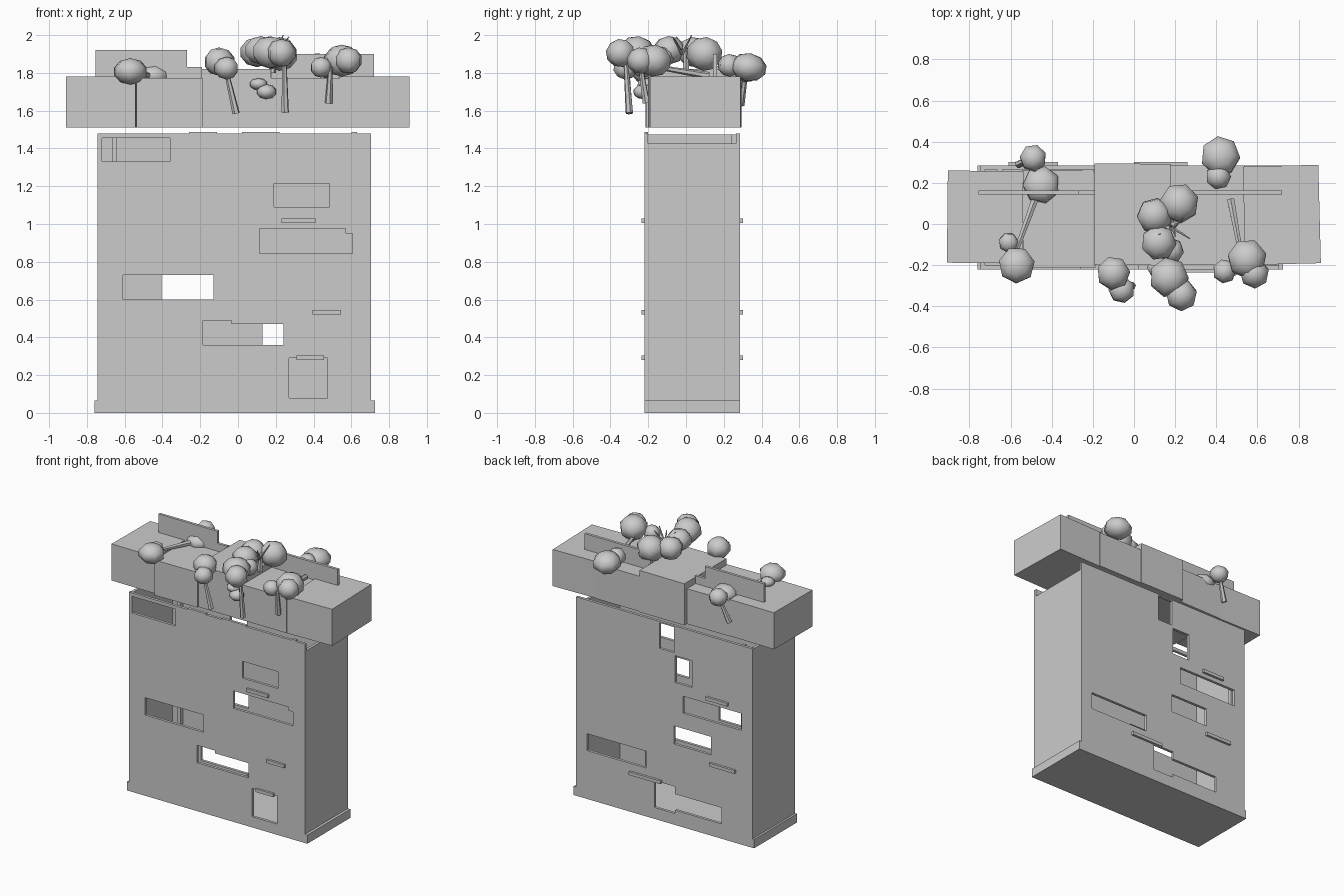
import bpy, bmesh, math, random
from mathutils import Vector, Matrix

random.seed(4)

grey = bpy.data.materials.new("stone_grey")
grey.diffuse_color = (0.6, 0.6, 0.6, 1)


def finish(name, bm, smooth=False):
    bmesh.ops.recalc_face_normals(bm, faces=bm.faces)
    me = bpy.data.meshes.new(name)
    bm.to_mesh(me)
    bm.free()
    me.materials.append(grey)
    for p in me.polygons:
        p.use_smooth = smooth
    ob = bpy.data.objects.new(name, me)
    bpy.context.collection.objects.link(ob)
    return ob


def box(name, x0, x1, y0, y1, z0, z1, turn=0):
    bm = bmesh.new()
    size = Matrix.Diagonal((x1 - x0, y1 - y0, z1 - z0, 1))
    place = Matrix.Translation(((x0 + x1) / 2, (y0 + y1) / 2, (z0 + z1) / 2))
    bmesh.ops.create_cube(bm, size=1, matrix=place @ Matrix.Rotation(math.radians(turn), 4, 'Z') @ size)
    return finish(name, bm)


def wall(name, x0, x1, y0, y1, z0, z1, holes):
    """Wall slab with rectangular openings (x0, x1, z0, z1)."""
    xs = sorted({x0, x1, *[h[0] for h in holes], *[h[1] for h in holes]})
    zs = sorted({z0, z1, *[h[2] for h in holes], *[h[3] for h in holes]})
    bm = bmesh.new()
    v = [[bm.verts.new((x, y0, z)) for z in zs] for x in xs]
    for i in range(len(xs) - 1):
        for j in range(len(zs) - 1):
            cx, cz = (xs[i] + xs[i + 1]) / 2, (zs[j] + zs[j + 1]) / 2
            if not any(h[0] < cx < h[1] and h[2] < cz < h[3] for h in holes):
                bm.faces.new((v[i][j], v[i + 1][j], v[i + 1][j + 1], v[i][j + 1]))
    bmesh.ops.delete(bm, geom=[w for w in bm.verts if not w.link_faces], context='VERTS')
    ext = bmesh.ops.extrude_face_region(bm, geom=bm.faces[:], use_keep_orig=True)
    moved = [g for g in ext["geom"] if isinstance(g, bmesh.types.BMVert)]
    bmesh.ops.translate(bm, vec=(0, y1 - y0, 0), verts=moved)
    return finish(name, bm)


def foliage(name, x, y, z, r, rz):
    bm = bmesh.new()
    bmesh.ops.create_uvsphere(bm, u_segments=7, v_segments=5, radius=1)
    turn = Matrix.Rotation(random.uniform(0, 6.28), 4, 'Z')
    tilt = Matrix.Rotation(random.uniform(-0.2, 0.2), 4, 'X')
    bm.transform(Matrix.Translation((x, y, z)) @ tilt @ Matrix.Diagonal((r, r, rz, 1)) @ turn)
    return finish(name, bm, True)


def stick(name, a, b, r0, r1):
    a, b = Vector(a), Vector(b)
    d = b - a
    bm = bmesh.new()
    bmesh.ops.create_cone(bm, cap_ends=True, segments=6, radius1=r0, radius2=r1, depth=d.length)
    bm.transform(Matrix.Translation((a + b) / 2) @ d.to_track_quat('Z', 'Y').to_matrix().to_4x4())
    return finish(name, bm)


# hollow slab: front and back walls with window openings
wall("front_wall", -0.745, 0.705, -0.22, -0.2, 0.0, 1.48, [
    (-0.72, -0.36, 1.33, 1.455), (0.19, 0.485, 1.09, 1.215),
    (0.115, 0.57, 0.845, 0.975), (0.57, 0.605, 0.845, 0.95),
    (-0.61, -0.13, 0.6, 0.73), (-0.185, -0.035, 0.36, 0.49),
    (-0.035, 0.24, 0.36, 0.47), (0.27, 0.475, 0.08, 0.29)])
wall("back_wall", -0.745, 0.705, 0.265, 0.285, 0.0, 1.48, [
    (-0.10, 0.02, 1.28, 1.47), (-0.25, -0.11, 1.06, 1.26),
    (-0.655, -0.175, 0.85, 0.975), (-0.405, -0.10, 0.6, 0.735),
    (0.13, 0.615, 0.36, 0.485), (-0.11, 0.06, 0.085, 0.285),
    (-0.49, -0.11, 0.11, 0.23)])
box("left_wall", -0.745, -0.725, -0.2, 0.265, 0, 1.475)
box("right_wall", 0.685, 0.705, -0.2, 0.265, 0, 1.425)
box("base_floor", -0.76, 0.725, -0.22, 0.285, 0, 0.065)
box("inner_post", -0.665, -0.64, 0.24, 0.265, 0.065, 1.475)

# thin coping strips on the wall tops
for x0, x1 in ((-0.26, -0.11), (0.02, 0.22), (0.6, 0.63)):
    box("coping_strip", x0, x1, -0.22, -0.2, 1.48, 1.488)

# window ledges, front and back
for x0, x1, z in ((0.23, 0.41, 1.017), (0.395, 0.545, 0.532), (0.31, 0.455, 0.292)):
    box("front_ledge", x0, x1, -0.236, -0.215, z - 0.012, z + 0.012)
for x0, x1, z in ((-0.55, -0.37, 1.017), (-0.61, -0.40, 0.532), (0.0, 0.26, 0.292)):
    box("back_ledge", x0, x1, 0.28, 0.302, z - 0.012, z + 0.012)

# floating crown of five blocks
box("crown_block", -0.907, -0.54, -0.19, 0.258, 1.51, 1.782, -0.6)
box("crown_block", -0.54, -0.19, -0.213, 0.262, 1.51, 1.772, 0.8)
box("crown_block", -0.193, 0.177, -0.2, 0.293, 1.51, 1.82, -0.3)
box("crown_block", 0.175, 0.54, -0.2, 0.285, 1.51, 1.772, 0)
box("crown_block", 0.535, 0.902, -0.195, 0.283, 1.51, 1.782, 1.5)

# upright panels on the crown
box("roof_panel", -0.755, -0.27, 0.143, 0.163, 1.76, 1.92)
box("roof_panel", -0.27, -0.19, 0.143, 0.163, 1.76, 1.83)
box("roof_panel", 0.177, 0.72, 0.143, 0.163, 1.76, 1.90)

# foliage clumps: x, y, z, radius, half height
for c in ((-0.49, 0.32, 1.81, 0.068, 0.06), (-0.45, 0.19, 1.78, 0.095, 0.06),
          (-0.57, -0.2, 1.808, 0.093, 0.07), (-0.61, -0.09, 1.80, 0.05, 0.035),
          (-0.1, -0.24, 1.86, 0.085, 0.075), (-0.06, -0.32, 1.825, 0.067, 0.06),
          (0.17, -0.26, 1.91, 0.1, 0.085), (0.23, -0.345, 1.905, 0.08, 0.075),
          (0.1, 0.04, 1.91, 0.09, 0.08), (0.22, 0.1, 1.90, 0.1, 0.09),
          (0.12, -0.09, 1.92, 0.09, 0.075), (0.18, -0.13, 1.88, 0.065, 0.06),
          (0.42, 0.33, 1.83, 0.1, 0.075), (0.41, 0.23, 1.84, 0.065, 0.06),
          (0.55, -0.17, 1.865, 0.1, 0.085), (0.44, -0.23, 1.83, 0.06, 0.055),
          (0.585, -0.24, 1.865, 0.075, 0.07), (0.11, -0.21, 1.74, 0.05, 0.032),
          (0.15, -0.225, 1.70, 0.055, 0.04)):
    foliage("foliage", *c)

# trunks hanging from or lying on the crown
for a, b in (((-0.01, -0.3, 1.585), (-0.06, -0.31, 1.80)),
             ((0.25, -0.3, 1.59), (0.245, -0.32, 1.87)),
             ((0.48, -0.21, 1.64), (0.49, -0.24, 1.83)),
             ((-0.56, 0.29, 1.63), (-0.5, 0.315, 1.79)),
             ((-0.47, 0.15, 1.785), (-0.58, -0.15, 1.80)),
             ((0.47, 0.12, 1.785), (0.52, -0.15, 1.83)),
             ((0.18, 0.0, 1.8), (0.19, 0.0, 1.93))):
    stick("trunk", a, b, 0.02, 0.012)

# bare twigs at the very top
for tip in ((0.27, -0.07, 1.99), (0.24, 0.03, 2.0), (0.12, -0.05, 1.99), (0.2, -0.06, 1.98)):
    stick("twig", (0.19, -0.02, 1.9), tip, 0.009, 0.003)
